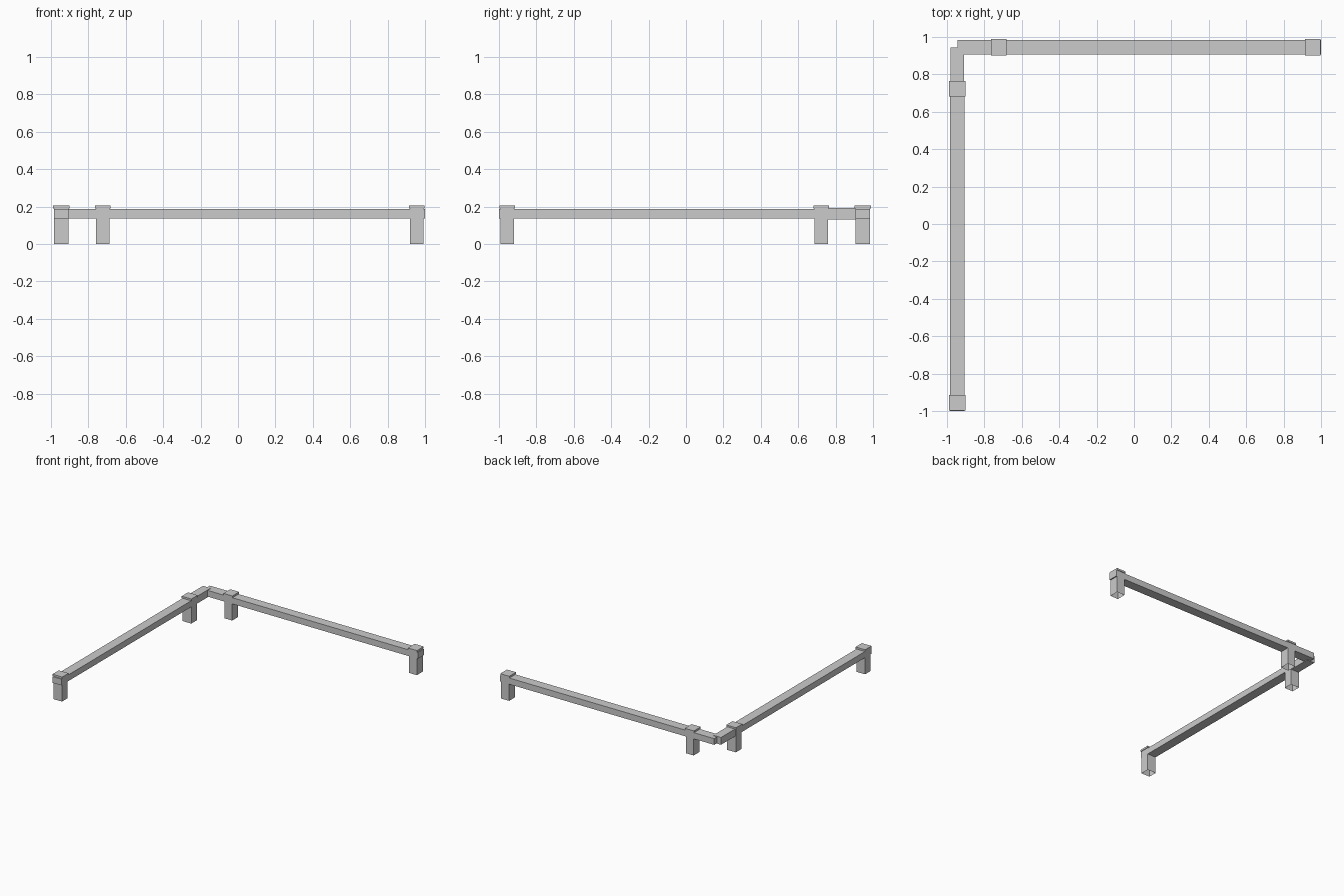
import bpy
import bmesh

cube = bpy.data.objects.get("Cube")
if cube:
    bpy.data.objects.remove(cube, do_unlink=True)

grey = bpy.data.materials.new("light_grey")
grey.use_nodes = True
colour = (0.6, 0.6, 0.6, 1)
grey.diffuse_color = colour
grey.node_tree.nodes["Principled BSDF"].inputs["Base Color"].default_value = colour


def box(name, along, across, height, turned=False, open_bottom=False):
    """Box from (min, max) ranges; turned swaps it onto the right-hand side run."""
    if turned:
        x, y = (-across[1], -across[0]), (-along[1], -along[0])
    else:
        x, y = along, across
    bm = bmesh.new()
    bmesh.ops.create_cube(bm, size=1)
    for v in bm.verts:
        v.co = [r[0] if c < 0 else r[1] for c, r in zip(v.co, (x, y, height))]
    if open_bottom:
        under = [f for f in bm.faces if f.normal.z < -0.5]
        bmesh.ops.delete(bm, geom=under, context="FACES_ONLY")
    mesh = bpy.data.meshes.new(name)
    bm.to_mesh(mesh)
    bm.free()
    mesh.materials.append(grey)
    bpy.context.collection.objects.link(bpy.data.objects.new(name, mesh))


def around(centre, half):
    return centre - half, centre + half


LINE = 0.945      # distance of each run from the centre
RAIL_Z = (0.137, 0.188)

for side, turned in (("back", False), ("right", True)):
    # Posts with slightly overhanging caps
    for place, pos in (("corner", -0.723), ("end", 0.955)):
        box(f"{side}_{place}_post", around(pos, 0.036), around(LINE, 0.039),
            (0, 0.192), turned, open_bottom=True)
        box(f"{side}_{place}_cap", around(pos, 0.041), around(LINE, 0.044),
            (0.19, 0.205), turned)
    # Long rail, its end showing just past the last post
    start = -0.723 if turned else -LINE
    box(f"{side}_rail", (start, 1.0), around(LINE, 0.039), RAIL_Z, turned)

# Short link joining the right rail to the corner
box("corner_link", (-LINE, -0.723), around(LINE, 0.035), (0.132, 0.192), True)
